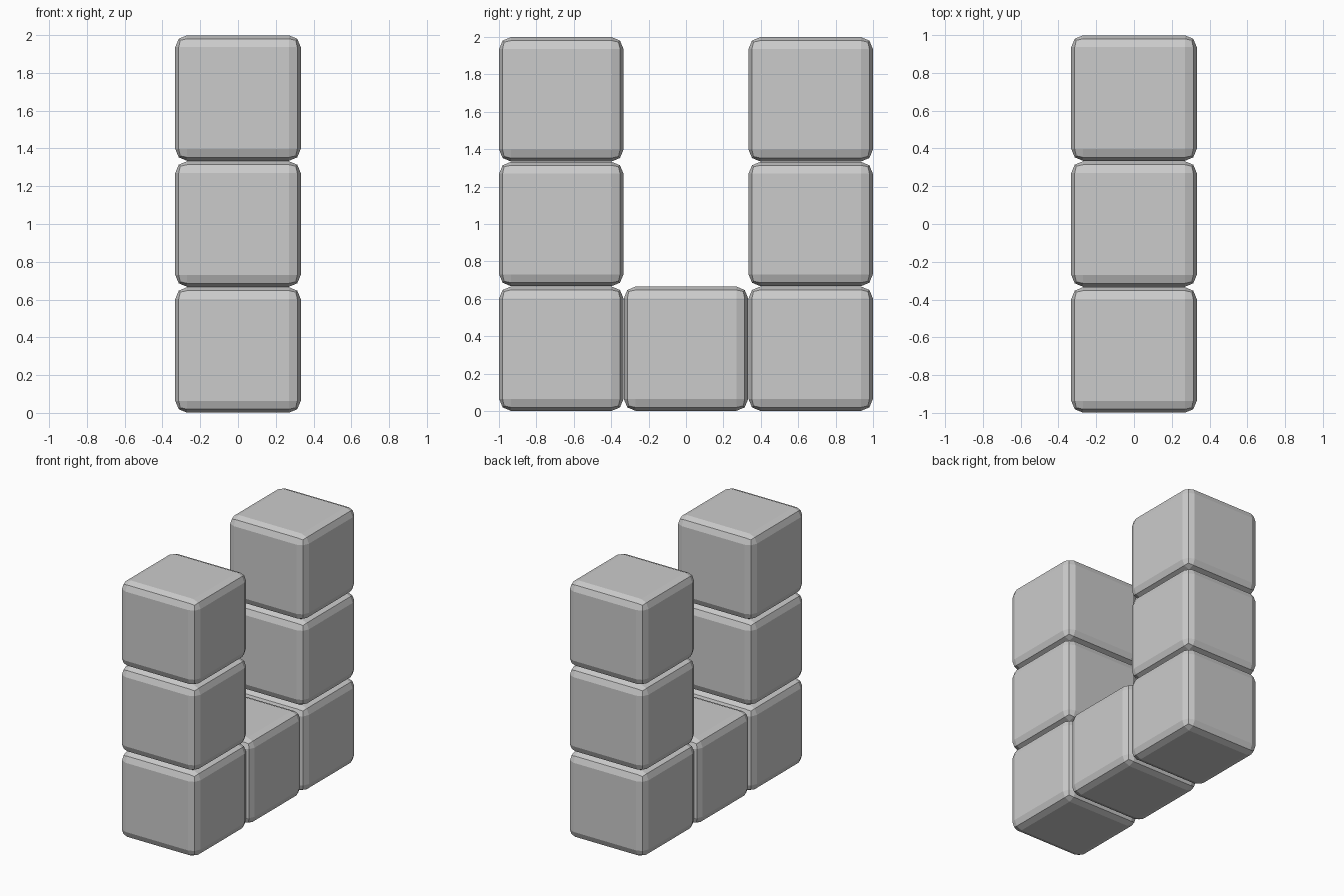
import bpy

if "Cube" in bpy.data.objects:
    bpy.data.objects.remove(bpy.data.objects["Cube"])

SIZE = 2 / 3      # cube pitch on a 3-cell grid
BEVEL = 0.063


def block(name, row, level):
    """One cube with two-step rounded edges, placed on the y/z grid."""
    bpy.ops.mesh.primitive_cube_add(size=SIZE - 0.002, location=(0, row * SIZE, (level + 0.5) * SIZE))
    ob = bpy.context.object
    ob.name = name
    mod = ob.modifiers.new("rounded_edges", 'BEVEL')
    mod.width = BEVEL
    mod.segments = 2
    mod.limit_method = 'NONE'
    return ob


# two columns of three blocks
for side, row in (("front", -1), ("back", 1)):
    for level in range(3):
        block(f"{side}_column_block_{level + 1}", row, level)

# connecting block at the base
block("base_block", 0, 0)
